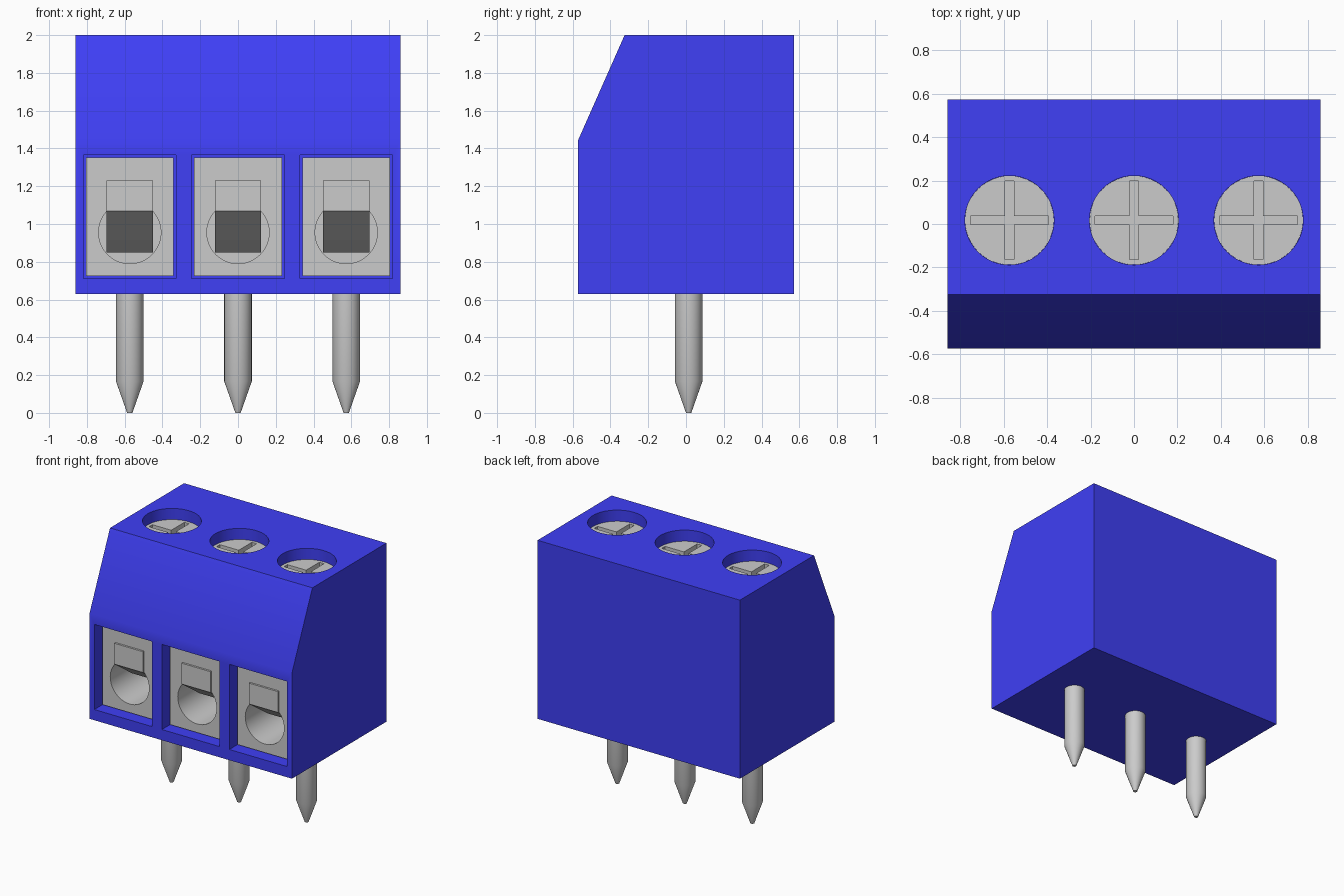
import bpy, bmesh, math
from mathutils import Vector

if "Cube" in bpy.data.objects:
    bpy.data.objects.remove(bpy.data.objects["Cube"])

PITCH, YC = 0.573, 0.017          # pole spacing, y of pins and screws
SEG = 48


def finish(name, bm):
    bmesh.ops.recalc_face_normals(bm, faces=bm.faces)
    me = bpy.data.meshes.new(name)
    bm.to_mesh(me)
    bm.free()
    ob = bpy.data.objects.new(name, me)
    bpy.context.collection.objects.link(ob)
    return ob


def prism(name, pts, axis, a, b):
    """Extrude a 2D outline along an axis from a to b."""
    place = {'x': lambda u, v, t: (t, u, v),
             'y': lambda u, v, t: (u, t, v),
             'z': lambda u, v, t: (u, v, t)}[axis]
    bm = bmesh.new()
    face = bm.faces.new([bm.verts.new(place(u, v, a)) for u, v in pts])
    ext = bmesh.ops.extrude_face_region(bm, geom=[face])
    move = Vector(place(0, 0, b - a))
    bmesh.ops.translate(bm, vec=move,
                        verts=[g for g in ext['geom'] if isinstance(g, bmesh.types.BMVert)])
    return finish(name, bm)


def circle(cu, cv, r):
    return [(cu + r * math.cos(2 * math.pi * i / SEG),
             cv + r * math.sin(2 * math.pi * i / SEG)) for i in range(SEG)]


def rect(u0, u1, v0, v1):
    return [(u0, v0), (u1, v0), (u1, v1), (u0, v1)]


def activate(ob):
    bpy.ops.object.select_all(action='DESELECT')
    ob.select_set(True)
    bpy.context.view_layer.objects.active = ob


def cut(ob, cutter):
    cutter.hide_render = True
    activate(ob)
    mod = ob.modifiers.new("cut", 'BOOLEAN')
    mod.operation, mod.solver, mod.object = 'DIFFERENCE', 'EXACT', cutter
    bpy.ops.object.modifier_apply(modifier=mod.name)
    bpy.data.objects.remove(cutter, do_unlink=True)


def smooth(ob):
    activate(ob)
    bpy.ops.object.shade_smooth_by_angle(angle=math.radians(30))


def lathe(name, profile, x, y):
    bm = bmesh.new()
    vs = [bm.verts.new((x + r, y, z)) for r, z in profile]
    es = [bm.edges.new(p) for p in zip(vs, vs[1:])]
    bmesh.ops.spin(bm, geom=vs + es, cent=(x, y, 0), axis=(0, 0, 1),
                   angle=2 * math.pi, steps=SEG)
    bmesh.ops.remove_doubles(bm, verts=bm.verts, dist=1e-5)
    return finish(name, bm)


# Housing with sloped front
housing = prism("housing", [(-0.573, 0.63), (0.573, 0.63), (0.573, 2.0),
                            (-0.325, 2.0), (-0.573, 1.44)], 'x', -0.859, 0.859)
blue = bpy.data.materials.new("blue_plastic")
blue.diffuse_color = (0.05, 0.05, 0.92, 1)
blue.use_nodes = True
blue.node_tree.nodes["Principled BSDF"].inputs["Base Color"].default_value = blue.diffuse_color
housing.data.materials.append(blue)

for i, x in enumerate((-PITCH, 0, PITCH), 1):
    # Front pocket and screw well in the housing
    cut(housing, prism("pocket_cutter", rect(x - 0.245, x + 0.245, 0.712, 1.365), 'y', -0.7, 0.36))
    cut(housing, prism("well_cutter", circle(x, YC, 0.205), 'z', 1.6, 2.1))

    # Metal clamp box with round wire hole
    clamp = prism(f"clamp_{i}", rect(x - 0.232, x + 0.232, 0.724, 1.353), 'y', -0.495, 0.355)
    cut(clamp, prism("wire_cutter", circle(x, 0.955, 0.165), 'y', -0.7, 0.2))
    smooth(clamp)

    # Bent wire guard: tab on the face, then sloping down into the hole
    prism(f"wire_guard_{i}", [(-0.51, 1.23), (-0.51, 1.07), (-0.29, 0.915), (-0.17, 0.85),
                              (-0.165, 0.867), (-0.283, 0.931), (-0.49, 1.077), (-0.49, 1.23)],
          'x', x - 0.122, x + 0.122)

    # Screw with cross slot
    screw = prism(f"screw_{i}", circle(x, YC, 0.2045), 'z', 1.605, 1.915)
    w, l = 0.02, 0.18
    cross = [(-w, -l), (w, -l), (w, -w), (l, -w), (l, w), (w, w),
             (w, l), (-w, l), (-w, w), (-l, w), (-l, -w), (-w, -w)]
    cut(screw, prism("slot_cutter", [(x + u, YC + v) for u, v in cross], 'z', 1.87, 2.1))
    smooth(screw)

    # Solder pin with tapered tip
    smooth(lathe(f"pin_{i}", [(0, 0), (0.014, 0), (0.073, 0.167), (0.073, 0.66), (0, 0.66)], x, YC - 0.003))

smooth(housing)
